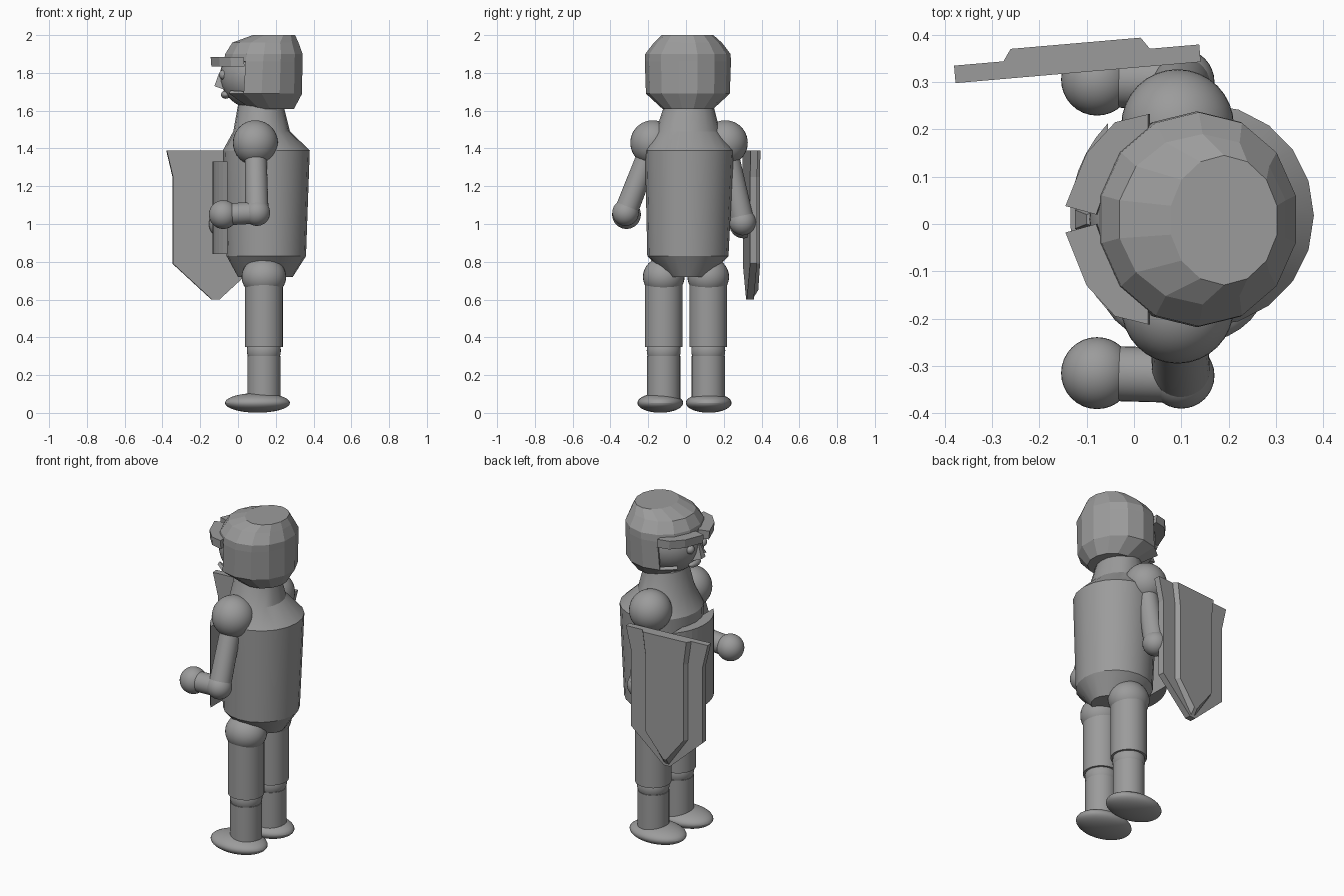
import bpy, bmesh, math
from mathutils import Vector

if "Cube" in bpy.data.objects:
    bpy.data.objects.remove(bpy.data.objects["Cube"], do_unlink=True)

GREY = (0.33, 0.33, 0.33, 1)
mat = bpy.data.materials.new("mid grey")
mat.use_nodes = True
mat.diffuse_color = GREY
mat.node_tree.nodes["Principled BSDF"].inputs["Base Color"].default_value = GREY


def finish(name, bm, smooth=True):
    bmesh.ops.recalc_face_normals(bm, faces=bm.faces)
    mesh = bpy.data.meshes.new(name)
    bm.to_mesh(mesh)
    bm.free()
    mesh.materials.append(mat)
    ob = bpy.data.objects.new(name, mesh)
    bpy.context.collection.objects.link(ob)
    if smooth:
        bpy.ops.object.select_all(action='DESELECT')
        ob.select_set(True)
        bpy.context.view_layer.objects.active = ob
        bpy.ops.object.shade_smooth_by_angle(angle=math.radians(25))
    return ob


def ball(name, centre, size):
    bm = bmesh.new()
    bmesh.ops.create_uvsphere(bm, u_segments=32, v_segments=20, radius=1)
    bmesh.ops.scale(bm, vec=size if isinstance(size, tuple) else (size,) * 3, verts=bm.verts)
    bmesh.ops.translate(bm, vec=centre, verts=bm.verts)
    return finish(name, bm)


def limb(name, a, b, r1, r2):
    a, b = Vector(a), Vector(b)
    bm = bmesh.new()
    bmesh.ops.create_cone(bm, cap_ends=True, segments=32, radius1=r1, radius2=r2, depth=(b - a).length)
    bm.transform((b - a).to_track_quat('Z', 'Y').to_matrix().to_4x4())
    bmesh.ops.translate(bm, vec=(a + b) / 2, verts=bm.verts)
    return finish(name, bm)


def loft(rings, sides, turn=0.0):
    """Stack of elliptical rings given as (z, centre x, centre y, radius x, radius y)."""
    bm = bmesh.new()
    loops = []
    for z, cx, cy, rx, ry in rings:
        angles = [2 * math.pi * (i + turn) / sides for i in range(sides)]
        loops.append([bm.verts.new((cx + rx * math.cos(t), cy + ry * math.sin(t), z)) for t in angles])
    for low, high in zip(loops, loops[1:]):
        for i in range(sides):
            j = (i + 1) % sides
            bm.faces.new((low[i], low[j], high[j], high[i]))
    bm.faces.new(loops[0])
    bm.faces.new(loops[-1])
    return bm


def prism(name, back, front):
    """Solid between two matching outlines."""
    bm = bmesh.new()
    a = [bm.verts.new(p) for p in back]
    b = [bm.verts.new(p) for p in front]
    bm.faces.new(a)
    bm.faces.new(b)
    for i in range(len(a)):
        j = (i + 1) % len(a)
        bm.faces.new((a[i], a[j], b[j], b[i]))
    return finish(name, bm, False)


# torso and neck
finish("torso", loft([(0.72, 0.145, 0.01, 0.145, 0.11), (0.83, 0.15, 0.01, 0.21, 0.215),
                      (1.39, 0.15, 0.018, 0.23, 0.235), (1.49, 0.125, 0.01, 0.15, 0.17),
                      (1.63, 0.12, 0.015, 0.12, 0.13)], 20))

# chest plate curving round the front of the body
arc = [math.radians(180 + a) for a in range(-44, 45, 8)]
chest = [(0.15 + 0.285 * math.cos(t), 0.015 + 0.285 * math.sin(t)) for t in arc]
prism("chest_plate", [(x, y, 0.84) for x, y in chest], [(x, y, 1.33) for x, y in chest])

# legs
for side, s in (("left", -1), ("right", 1)):
    x, y = 0.137, 0.118 * s
    ball(side + "_hip", (x, y, 0.72), (0.118, 0.11, 0.105))
    limb(side + "_thigh", (x, y, 0.35), (x, y, 0.72), 0.1, 0.1)
    ball(side + "_knee", (x, y, 0.33), 0.09)
    limb(side + "_shin", (x, y, 0.06), (x, y, 0.30), 0.088, 0.088)
    ball(side + "_foot", (0.103, 0.128 * s - 0.008, 0.053), (0.172, 0.121, 0.052))

# arms
for side, sy, ey, ez in (("left", -0.176, -0.32, 1.06), ("right", 0.208, 0.3, 1.01)):
    shoulder, elbow, hand = (0.092, sy, 1.43), (0.1, ey, ez), (-0.078, ey + 0.005, ez - 0.01)
    ball(side + "_shoulder", shoulder, 0.119)
    limb(side + "_upper_arm", shoulder, elbow, 0.057, 0.062)
    ball(side + "_elbow", elbow, 0.07)
    limb(side + "_forearm", elbow, hand, 0.058, 0.058)
    ball(side + "_hand", hand, 0.076)

# shield, slightly turned, with a raised central panel
along, out = Vector((0.996, 0.086, 0)), Vector((-0.086, 0.996, 0))
origin = Vector((-0.118, 0.32, 0))
HALF = [(0.26, 1.39), (0.227, 1.25), (0.227, 0.79), (0.02, 0.6)]


def shield_outline(shrink, depth, lift=0.0):
    right = [(u * shrink, z) for u, z in HALF]
    right[-1] = (right[-1][0], right[-1][1] + lift)
    both = right + [(-u, z) for u, z in reversed(right)]
    return [origin + along * u + out * depth + Vector((0, 0, z)) for u, z in both]


prism("shield", shield_outline(1, 0), shield_outline(1, 0.037))
prism("shield_panel", shield_outline(0.6, 0.036, 0.01), shield_outline(0.53, 0.062, 0.05))

# head and face
ball("head", (0.1, 0.01, 1.785), (0.195, 0.19, 0.18))
for s in (-1, 1):
    ball("eye", (-0.075, 0.01 + 0.06 * s, 1.79), 0.026)
prism("nose", [(-0.07, y, z) for y, z in ((-0.03, 1.71), (0.05, 1.71), (0.03, 1.8), (-0.01, 1.8))],
      [(x, y, z) for x, y, z in ((-0.125, -0.01, 1.73), (-0.125, 0.03, 1.73),
                                 (-0.1, 0.02, 1.8), (-0.1, 0.0, 1.8))])
ball("mouth", (-0.065, 0.01, 1.685), (0.025, 0.05, 0.022))

# helmet shell, open at the face
bm = loft([(1.61, 0.17, 0.01, 0.13, 0.135), (1.69, 0.125, 0.01, 0.22, 0.222),
           (1.86, 0.133, 0.01, 0.213, 0.228), (1.9, 0.137, 0.01, 0.21, 0.226),
           (1.96, 0.145, 0.01, 0.18, 0.18), (2.0, 0.19, 0.008, 0.115, 0.137)], 14, 0.5)
gone = [f for f in bm.faces if f.calc_center_median().z < 1.87 and f.calc_center_median().x < 0.04]
bmesh.ops.delete(bm, geom=gone, context='FACES')
helmet = finish("helmet", bm, False)
mod = helmet.modifiers.new("thickness", 'SOLIDIFY')
mod.thickness = 0.02
mod.offset = -1

# brim with a notch at the front, one half mirrored onto the other
for s in (-1, 1):
    edge = [(-0.145, 0.028), (-0.1, 0.14), (-0.04, 0.205), (0.03, 0.222), (0.03, 0.18), (-0.04, 0.12), (-0.08, 0.01)]
    prism("brim", [(x + 0.004, 0.01 + s * y, 1.835) for x, y in edge],
          [(x, 0.01 + s * y, 1.885) for x, y in edge])
